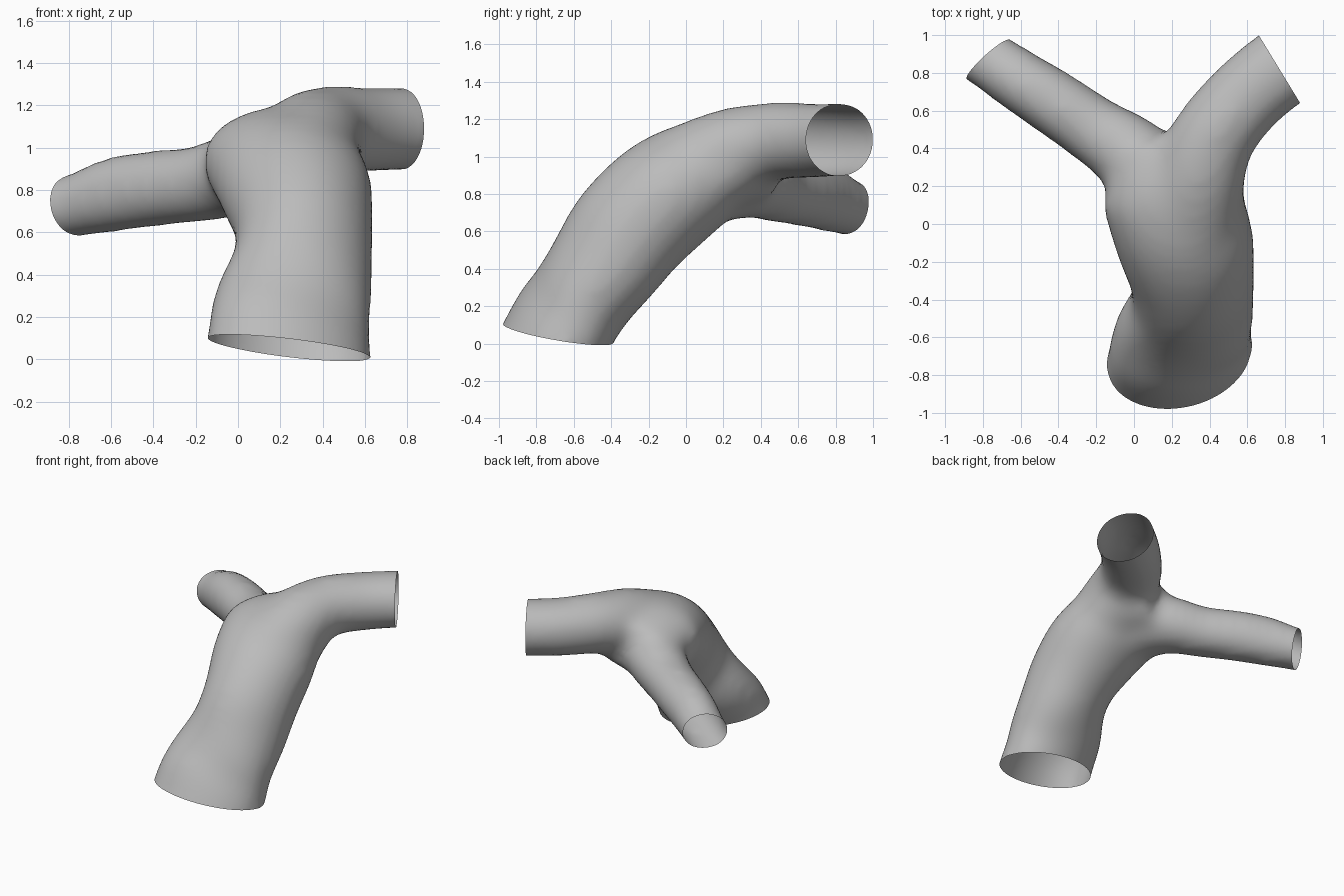
import bpy, bmesh, math
from mathutils import Vector

if "Cube" in bpy.data.objects:
    bpy.data.objects.remove(bpy.data.objects["Cube"])

# Sections along each tube: x, y, z, half width, half height, skew
TRUNK = [(.22, -.83, -.22, .375, .285, -.085), (.24, -.69, .05, .375, .285, -.085),
         (.255, -.58, .22, .355, .285, -.08), (.305, -.43, .43, .315, .30, -.045),
         (.31, -.295, .615, .32, .31, -.02), (.275, -.11, .79, .355, .31, 0),
         (.22, .07, .90, .36, .28, 0), (.19, .22, .95, .37, .225, 0), (.10, .43, .93, .24, .16, 0)]
RIGHT_BRANCH = [(.29, 0, .89, .27, .27, 0), (.335, .23, 1.02, .24, .225, 0), (.42, .46, 1.08, .21, .195, 0),
                (.59, .67, 1.085, .20, .185, 0), (.77, .82, 1.09, .20, .18, 0), (.95, .96, 1.09, .20, .18, 0)]
LEFT_BRANCH = [(.20, .08, .87, .25, .21, 0), (0, .35, .87, .20, .185, 0), (-.20, .49, .825, .165, .16, 0),
               (-.42, .64, .805, .155, .163, 0), (-.60, .755, .775, .145, .158, 0),
               (-.77, .87, .725, .135, .125, 0), (-.96, .99, .69, .135, .125, 0)]
# Open ends: a point on the cutting plane and its outward direction
ENDS = [((.24, -.69, .055), (-.10, -.15, -1)),
        ((.77, .82, 1.09), (.853, .52, 0)),
        ((-.775, .865, .72), (-.67, .74, -.2))]
SIDES, STEPS = 40, 6


def spline(points):
    """Smooth curve through the sections."""
    p = [Vector(q) for q in points]
    p = [2 * p[0] - p[1]] + p + [2 * p[-1] - p[-2]]
    out = []
    for i in range(1, len(p) - 2):
        a, b, c, d = p[i - 1:i + 3]
        for s in range(STEPS):
            t = s / STEPS
            out.append(.5 * (2 * b + (c - a) * t + (2 * a - 5 * b + 4 * c - d) * t * t
                             + (3 * b - a - 3 * c + d) * t ** 3))
    return out + [p[-2]]


def add_tube(bm, points):
    path = spline(points)
    rings = []
    for i, s in enumerate(path):
        ahead, back = path[min(i + 1, len(path) - 1)], path[max(i - 1, 0)]
        tangent = (Vector(ahead[:3]) - Vector(back[:3])).normalized()
        side = tangent.cross(Vector((0, 0, 1))).normalized()
        up = side.cross(tangent)
        # slight padding makes up for the shrinkage of the later smoothing
        w, h, skew = s[3] + .0035 / s[3], s[4] + .0035 / s[4], s[5]
        h = math.sqrt(h * h - skew * skew)
        ring = []
        for k in range(SIDES):
            a = math.tau * k / SIDES
            ring.append(bm.verts.new(Vector(s[:3]) + side * w * math.cos(a)
                                     + up * (h * math.sin(a) + skew * math.cos(a))))
        rings.append(ring)
    for r0, r1 in zip(rings, rings[1:]):
        for k in range(SIDES):
            n = (k + 1) % SIDES
            bm.faces.new((r0[k], r0[n], r1[n], r1[k]))
    bm.faces.new(rings[0][::-1])
    bm.faces.new(rings[-1])


# Three overlapping tubes
bm = bmesh.new()
for section_list in (TRUNK, RIGHT_BRANCH, LEFT_BRANCH):
    add_tube(bm, section_list)
bmesh.ops.recalc_face_normals(bm, faces=bm.faces)
mesh = bpy.data.meshes.new("forked_tube")
bm.to_mesh(mesh)
bm.free()
tube = bpy.data.objects.new("forked_tube", mesh)
bpy.context.collection.objects.link(tube)
bpy.context.view_layer.objects.active = tube
tube.select_set(True)

# Blend them into one skin
remesh = tube.modifiers.new("merge", 'REMESH')
remesh.mode = 'VOXEL'
remesh.voxel_size = .03
smooth = tube.modifiers.new("soften", 'SMOOTH')
smooth.factor = .5
smooth.iterations = 35
for name in ("merge", "soften"):
    bpy.ops.object.modifier_apply(modifier=name)

# Cut the three ends open
bm = bmesh.new()
bm.from_mesh(tube.data)
for point, normal in ENDS:
    bmesh.ops.bisect_plane(bm, geom=bm.verts[:] + bm.edges[:] + bm.faces[:], dist=1e-5,
                           plane_co=point, plane_no=normal, clear_outer=True)
bm.to_mesh(tube.data)
bm.free()

# Single grey surface
grey = bpy.data.materials.new("grey")
grey.diffuse_color = (.5, .5, .5, 1)
grey.use_nodes = True
grey.node_tree.nodes["Principled BSDF"].inputs["Base Color"].default_value = grey.diffuse_color
tube.data.materials.clear()
tube.data.materials.append(grey)
bpy.ops.object.shade_smooth_by_angle(angle=math.radians(50))
